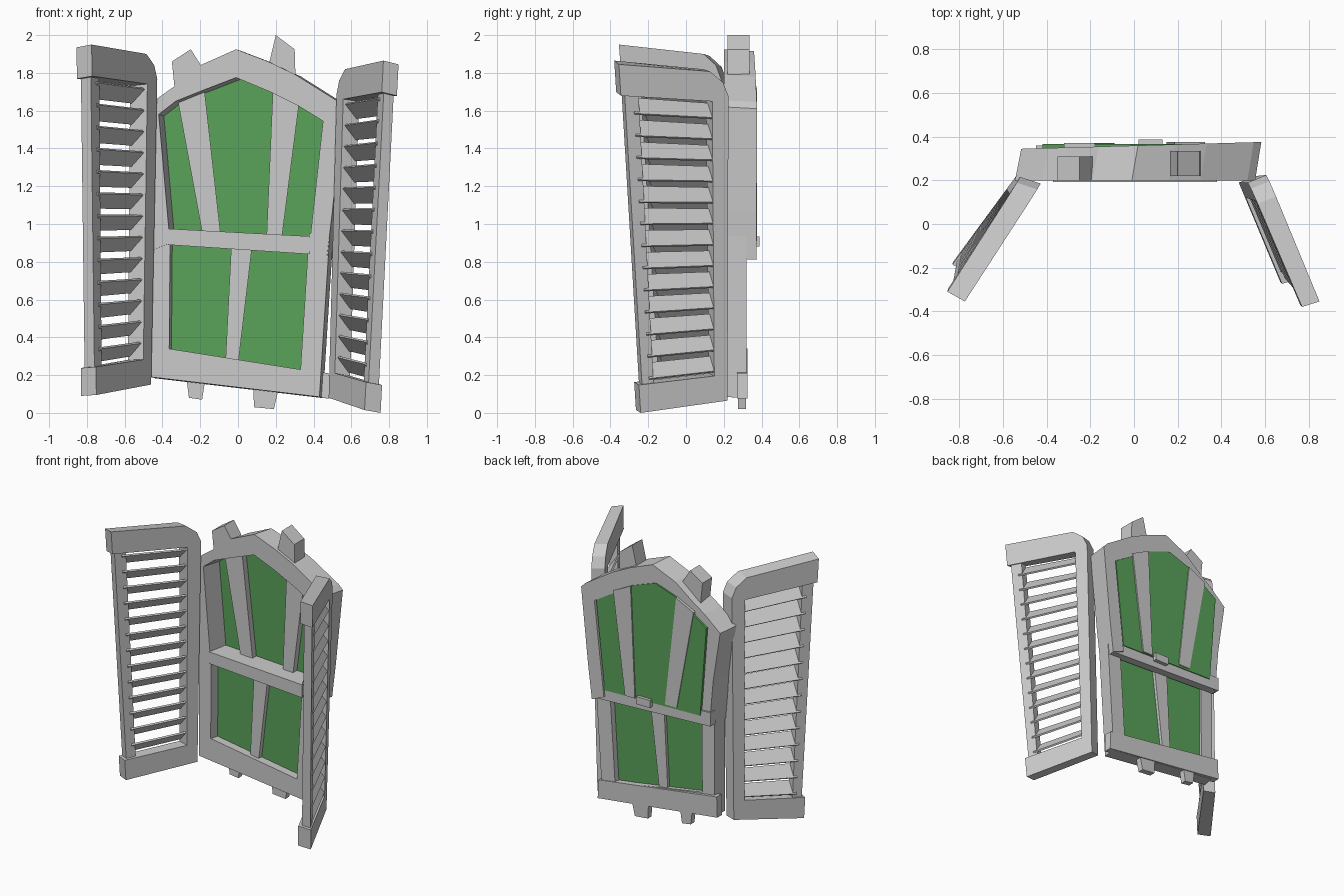
import bpy, bmesh
from mathutils import Vector


def solid(name, pts, d0, d1, place, mat=None):
    """Extrude a 2D outline from depth d0 to d1, mapped to space by place(a, depth, b)."""
    bm = bmesh.new()
    n = len(pts)
    f = [bm.verts.new(place(a, d0, b)) for a, b in pts]
    k = [bm.verts.new(place(a, d1, b)) for a, b in pts]
    bm.faces.new(f)
    bm.faces.new(k[::-1])
    for i in range(n):
        j = (i + 1) % n
        bm.faces.new((f[j], f[i], k[i], k[j]))
    bmesh.ops.recalc_face_normals(bm, faces=bm.faces)
    me = bpy.data.meshes.new(name)
    bm.to_mesh(me)
    bm.free()
    ob = bpy.data.objects.new(name, me)
    bpy.context.collection.objects.link(ob)
    if mat:
        me.materials.append(mat)
    return ob


def rect(a0, b0, a1, b1):
    return [(a0, b0), (a1, b0), (a1, b1), (a0, b1)]


def straight(x, y, z):
    return Vector((x, y, z))


def skewed(x, y, z):
    # the frame drifts right towards the back and its back is deeper on the right
    s = (y - 0.2) / 0.17
    return Vector((x + 0.03 * s, y + 0.03 * x * s, z - 0.01 * s))


glass = bpy.data.materials.new("green_glass")
glass.diffuse_color = (0.1, 0.36, 0.1, 1)

# Arched upper frame
solid("arch_frame", [
    (-0.46, 0.86), (-0.49, 1.2), (-0.545, 1.56), (-0.42, 1.67), (-0.335, 1.73),
    (-0.19, 1.845), (-0.01, 1.925), (0.16, 1.86), (0.305, 1.79), (0.52, 1.655),
    (0.555, 1.62), (0.50, 1.07), (0.47, 0.82), (0.375, 0.86), (0.45, 1.545),
    (0.32, 1.625), (0.17, 1.70), (-0.01, 1.775), (-0.18, 1.71), (-0.33, 1.65),
    (-0.42, 1.58), (-0.36, 0.9)], 0.2, 0.36, skewed)

# Lower frame
solid("lower_frame", [
    (-0.46, 0.19), (0.43, 0.085), (0.485, 0.95), (0.375, 0.95), (0.33, 0.23),
    (-0.365, 0.34), (-0.36, 0.97), (-0.46, 0.97)], 0.205, 0.312, skewed)

# Sill at the back and its feet
solid("sill", [(-0.48, 0.19), (0.485, 0.075), (0.48, 0.21), (-0.475, 0.34)],
      0.27, 0.325, straight)
solid("foot_left", [(-0.26, 0.08), (-0.19, 0.07), (-0.17, 0.2), (-0.275, 0.2)],
      0.275, 0.318, straight)
solid("foot_right", [(0.085, 0.03), (0.19, 0.02), (0.22, 0.15), (0.08, 0.15)],
      0.275, 0.318, straight)

# Stones standing on the arch
solid("arch_block_left", [(-0.35, 1.86), (-0.25, 1.925), (-0.19, 1.83), (-0.335, 1.71)],
      0.2, 0.31, straight)
solid("arch_block_right", [(0.2, 2.0), (0.30, 1.925), (0.305, 1.76), (0.16, 1.83)],
      0.22, 0.335, straight)

# Cross rail, wider at the back, with a latch
solid("cross_rail", [(-0.37, 0.89), (0.38, 0.84), (0.38, 0.935), (-0.37, 0.975)],
      0.193, 0.35, straight)
solid("back_rail", [(-0.45, 0.86), (0.49, 0.82), (0.49, 0.92), (-0.45, 0.96)],
      0.3, 0.36, straight)
solid("latch", rect(0.02, 0.88, 0.13, 0.935), 0.35, 0.388, straight)

# Glazing bars
solid("upper_bar_left", [(-0.185, 0.93), (-0.09, 0.93), (-0.18, 1.73), (-0.32, 1.66)],
      0.3, 0.372, straight)
solid("upper_bar_right", [(0.15, 0.91), (0.23, 0.91), (0.325, 1.65), (0.185, 1.72)],
      0.3, 0.376, straight)
solid("lower_bar", [(-0.067, 0.26), (0.0, 0.25), (0.077, 0.9), (-0.035, 0.9)],
      0.235, 0.305, straight)

# Glass panes
solid("upper_pane", [(-0.37, 0.92), (0.4, 0.9), (0.47, 1.56), (0.19, 1.72),
                     (-0.01, 1.79), (-0.18, 1.73), (-0.42, 1.57)], 0.345, 0.366, straight, glass)
solid("lower_pane", [(-0.38, 0.31), (0.36, 0.2), (0.40, 0.88), (-0.38, 0.92)],
      0.268, 0.282, straight, glass)


def shutter(side, corners):
    """corners: hinge/end, each inner/outer face, for the bottom then the top."""
    c = [Vector(p) for p in corners]

    def place(u, t, v):
        def level(i):
            return c[i].lerp(c[i + 1], t).lerp(c[i + 2].lerp(c[i + 3], t), u)
        return level(0).lerp(level(4), v)

    # rails and hinge stile in one C shape
    solid(side + "_shutter_frame", [
        (1, 0), (0, 0), (0, 0.93), (0.05, 0.97), (0.17, 1), (1, 1), (1, 0.91),
        (0.15, 0.91), (0.15, 0.08), (1, 0.08)], 0, 1, place)
    # thinner free stile
    solid(side + "_shutter_stile", rect(0.83, 0.05, 0.96, 0.94), 0.25, 0.9, place)
    # tilted slats
    count = 13
    for i in range(count):
        m = 0.08 + 0.83 * (i + 0.5) / count
        solid(f"{side}_slat_{i + 1}",
              [(0.15, m + 0.017), (0.25, m + 0.022), (0.98, m - 0.017), (0.88, m - 0.022)],
              0.12, 0.88, lambda t, u, v: place(u, t, v))


shutter("left", [
    (-0.46, 0.19, 0.15), (-0.54, 0.22, 0.15), (-0.75, -0.22, 0.095), (-0.83, -0.175, 0.09),
    (-0.425, 0.185, 1.89), (-0.52, 0.215, 1.88), (-0.775, -0.355, 1.95), (-0.855, -0.31, 1.935)])
shutter("right", [
    (0.48, 0.19, 0.08), (0.56, 0.22, 0.065), (0.67, -0.265, 0.015), (0.755, -0.24, 0.0),
    (0.525, 0.19, 1.81), (0.61, 0.225, 1.80), (0.77, -0.38, 1.865), (0.85, -0.355, 1.845)])
